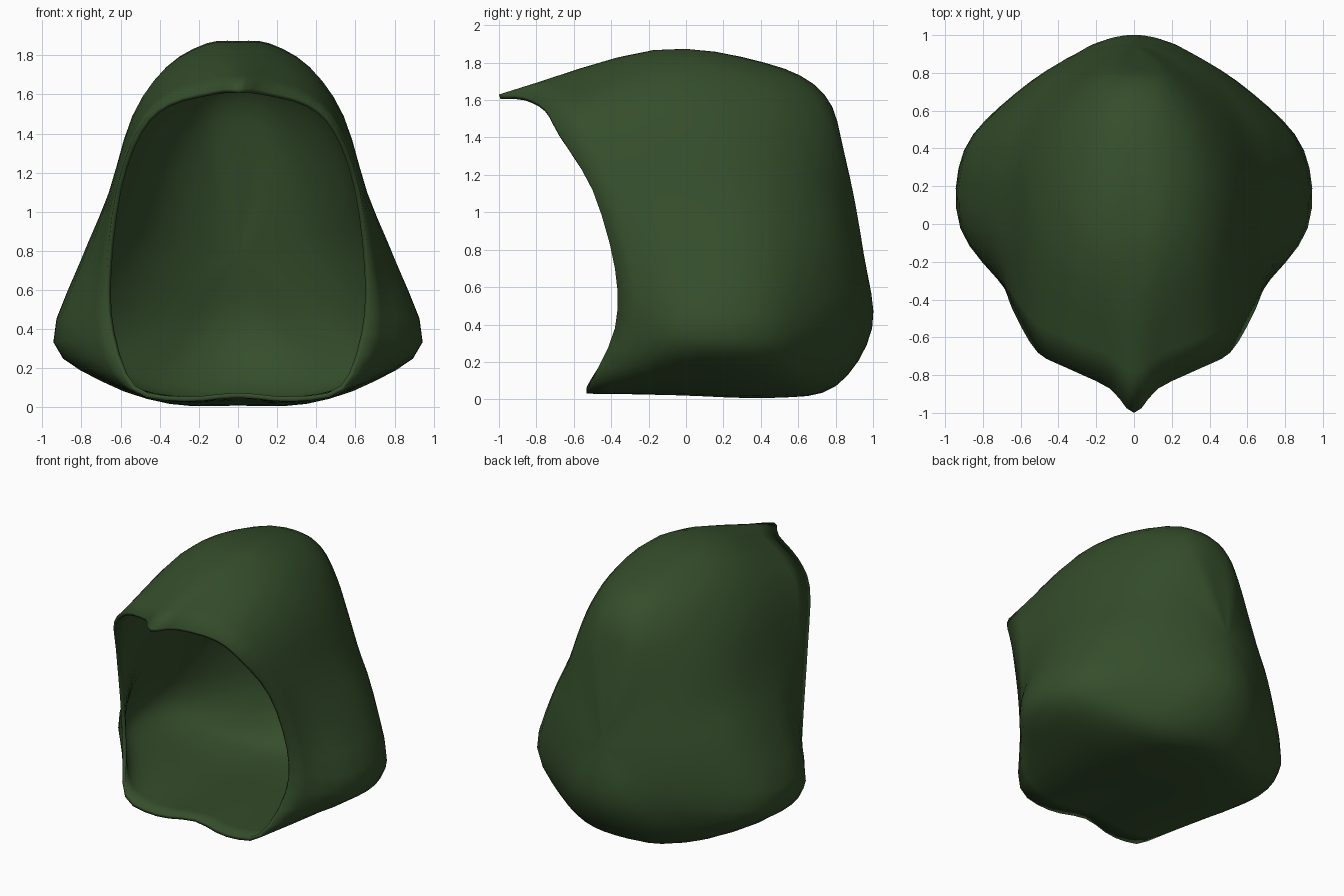
import bpy
from mathutils import Vector

if "Cube" in bpy.data.objects:
    bpy.data.objects.remove(bpy.data.objects["Cube"])

AROUND, ALONG = 3, 4   # smooth steps between profile points / between rings


def ring(top, side, bottom):
    """Closed mirrored ring: top centre (y, z), right side points, bottom centre (y, z)."""
    right = [Vector(p) for p in side]
    left = [Vector((-p.x, p.y, p.z)) for p in reversed(right)]
    return [Vector((0, *top))] + right + [Vector((0, *bottom))] + left


def spline(a, b, c, d, t):
    """Smooth curve through b and c."""
    return 0.5 * (2 * b + (c - a) * t + (2 * a - 5 * b + 4 * c - d) * t * t
                  + (3 * b - a - 3 * c + d) * t ** 3)


def refine(points):
    """Closed smooth loop through the ring points."""
    n = len(points)
    return [spline(points[i - 1], points[i], points[(i + 1) % n], points[(i + 2) % n], k / AROUND)
            for i in range(n) for k in range(AROUND)]


# Cross-sections from the open front rim to the rounded back
front_rim = ring((-1.0, 1.63), [(.13, -.87, 1.62), (.36, -.76, 1.56), (.51, -.68, 1.42),
                                (.62, -.50, 1.12), (.67, -.38, .70), (.65, -.38, .38),
                                (.54, -.51, .09), (.28, -.53, .03)], (-.49, .05))
middle = ring((-.18, 1.865), [(.16, -.15, 1.855), (.37, -.12, 1.735), (.54, -.08, 1.49),
                              (.66, -.04, 1.10), (.80, -.02, .73), (.92, -.02, .34),
                              (.69, -.05, .14), (.35, -.05, .03)], (-.05, .03))
rear = ring((.42, 1.80), [(.16, .42, 1.78), (.35, .38, 1.67), (.52, .33, 1.42),
                          (.64, .35, 1.07), (.78, .38, .74), (.90, .39, .34),
                          (.67, .43, .13), (.34, .45, .02)], (.47, .01))
shoulder = ring((.74, 1.63), [(.16, .72, 1.60), (.31, .66, 1.48), (.43, .62, 1.27),
                              (.51, .64, 1.0), (.59, .67, .74), (.63, .69, .40),
                              (.50, .70, .18), (.27, .76, .08)], (.80, .07))
back = ring((.85, 1.30), [(.12, .85, 1.28), (.20, .83, 1.2), (.26, .82, 1.08),
                          (.29, .84, .93), (.30, .87, .77), (.30, .90, .58),
                          (.22, .95, .43), (.12, .98, .39)], (.995, .38))
pole = Vector((0, .95, .78))

rings = [refine(r) for r in (front_rim, middle, rear, shoulder, back)]
count = len(rings[0])

# Loft the rings lengthwise, carrying the curve across the back pole
verts, faces = [], []
for j in range(len(rings)):
    for k in range(ALONG):
        for i in range(count):
            line = [r[i] for r in rings] + [pole, rings[-1][(i + count // 2) % count]]
            before = line[j - 1] if j else 2 * line[0] - line[1]
            verts.append(spline(before, line[j], line[j + 1], line[j + 2], k / ALONG))
rows = len(verts) // count
for j in range(rows - 1):
    for i in range(count):
        n = (i + 1) % count
        faces.append((j * count + i, j * count + n, (j + 1) * count + n, (j + 1) * count + i))
verts.append(pole)
last = (rows - 1) * count
faces += [(last + i, last + (i + 1) % count, len(verts) - 1) for i in range(count)]

mesh = bpy.data.meshes.new("hood_shell")
mesh.from_pydata([v[:] for v in verts], [], faces)
hood = bpy.data.objects.new("hood_shell", mesh)
bpy.context.collection.objects.link(hood)

# Cloth thickness, inwards
cloth = hood.modifiers.new("thickness", 'SOLIDIFY')
cloth.thickness = 0.025
cloth.offset = -1

green = bpy.data.materials.new("dark_green_cloth")
green.diffuse_color = (0.035, 0.075, 0.024, 1)
green.use_nodes = True
green.node_tree.nodes["Principled BSDF"].inputs["Base Color"].default_value = green.diffuse_color
mesh.materials.append(green)

bpy.context.view_layer.objects.active = hood
hood.select_set(True)
bpy.ops.object.shade_smooth_by_angle(angle=0.9)
